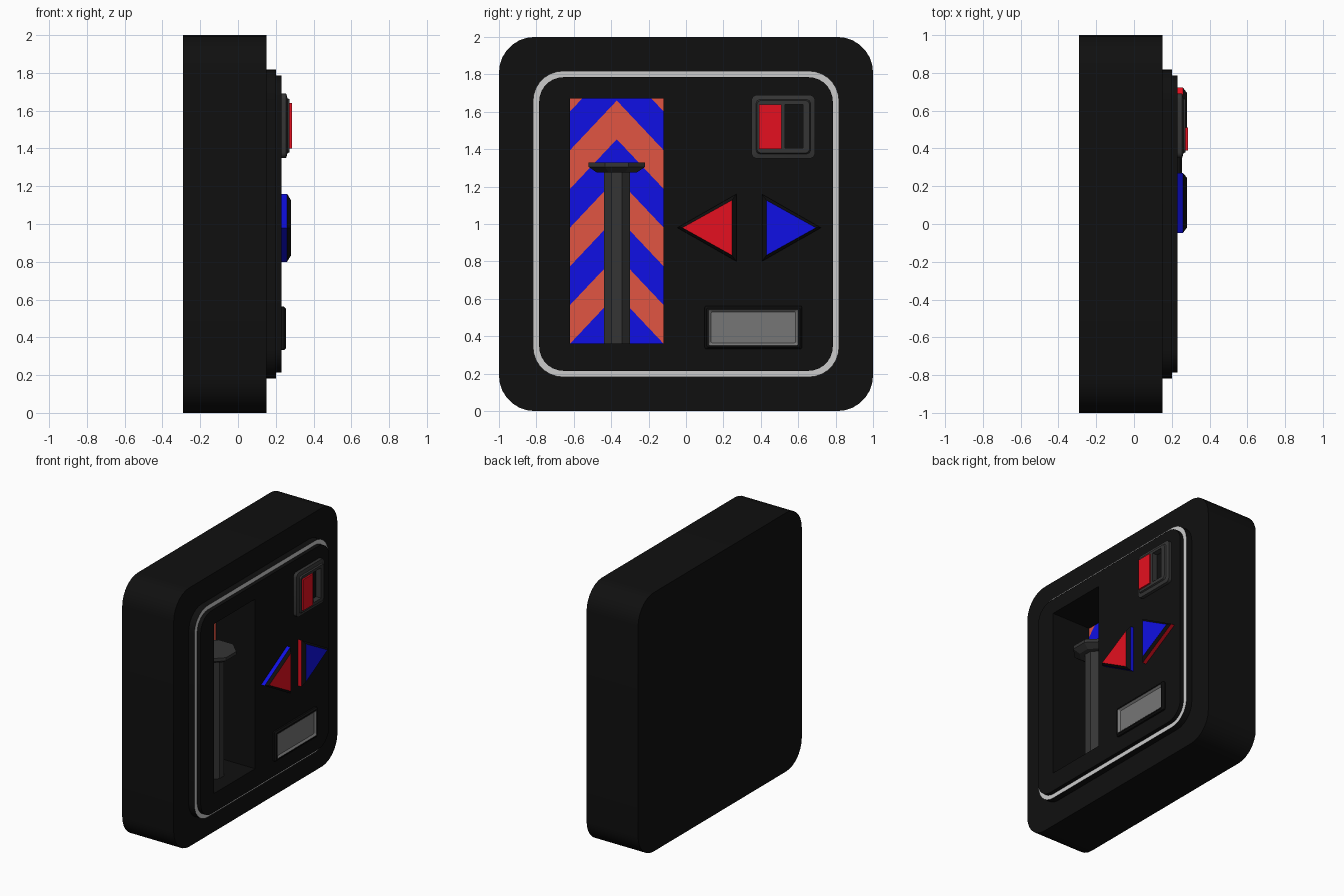
import bpy, bmesh
from math import cos, sin, pi
from mathutils import Vector

if "Cube" in bpy.data.objects:
    bpy.data.objects.remove(bpy.data.objects["Cube"])


def mat(name, *rgb):
    m = bpy.data.materials.new(name)
    m.diffuse_color = (*rgb, 1)
    m.use_nodes = True
    m.node_tree.nodes["Principled BSDF"].inputs["Base Color"].default_value = m.diffuse_color
    return m


BLACK = mat("black", 0.005, 0.005, 0.005)
DARK = mat("dark_grey", 0.035, 0.035, 0.035)
MID = mat("mid_grey", 0.18, 0.18, 0.18)
TRIM = mat("trim_grey", 0.55, 0.55, 0.55)
RED = mat("red", 0.78, 0.005, 0.014)
BLUE = mat("blue", 0.005, 0.005, 0.78)
CORAL = mat("coral", 0.75, 0.09, 0.055)


def finish(bm, name, mats):
    me = bpy.data.meshes.new(name)
    bm.to_mesh(me)
    bm.free()
    for m in mats:
        me.materials.append(m)
    ob = bpy.data.objects.new(name, me)
    bpy.context.collection.objects.link(ob)
    return ob


def loft(name, loops, mats, bands=None):
    """Skin closed loops in order; bands = material index per band, last one for the end cap."""
    bands = bands or [0] * len(loops)
    bm = bmesh.new()
    rings = [[bm.verts.new(p) for p in lp] for lp in loops]
    n = len(rings[0])
    for k in range(len(rings) - 1):
        for i in range(n):
            j = (i + 1) % n
            f = bm.faces.new((rings[k][i], rings[k][j], rings[k + 1][j], rings[k + 1][i]))
            f.material_index = bands[k]
    bm.faces.new(rings[0][::-1]).material_index = bands[0]
    bm.faces.new(rings[-1]).material_index = bands[-1]
    bmesh.ops.recalc_face_normals(bm, faces=bm.faces)
    return finish(bm, name, mats)


def rrect(x, cy, cz, hy, hz, r, n=7):
    """Rounded rectangle in the yz plane."""
    pts = []
    for q, (sy, sz) in enumerate(((1, 1), (-1, 1), (-1, -1), (1, -1))):
        for i in range(n + 1):
            a = (q + i / n) * pi / 2
            pts.append((x, cy + sy * (hy - r) + r * cos(a), cz + sz * (hz - r) + r * sin(a)))
    return pts


def octagon(cx, cy, z, r):
    return [(cx + r * cos((i + .5) * pi / 4), cy + r * sin((i + .5) * pi / 4), z) for i in range(8)]


def box(name, x0, x1, y0, y1, z0, z1, m):
    loops = [[(x, y0, z0), (x, y1, z0), (x, y1, z1), (x, y0, z1)] for x in (x0, x1)]
    return loft(name, loops, [m])


def activate(ob):
    bpy.ops.object.select_all(action='DESELECT')
    ob.select_set(True)
    bpy.context.view_layer.objects.active = ob


def cut(ob, *bounds):
    cutter = box("cutter", *bounds, ob.data.materials[0])
    cutter.hide_render = True
    mod = ob.modifiers.new("cut", 'BOOLEAN')
    mod.operation, mod.solver, mod.object = 'DIFFERENCE', 'EXACT', cutter
    activate(ob)
    bpy.ops.object.modifier_apply(modifier=mod.name)
    bpy.data.objects.remove(cutter)


def smooth(ob):
    activate(ob)
    bpy.ops.object.shade_smooth_by_angle(angle=0.5)


# Cabinet with stepped front, grey trim ring and deep plunger well
steps = [(-.29, 1, .19), (.15, 1, .19), (.15, .818, .16), (.2, .818, .16), (.2, .785, .13), (.23, .785, .13)]
cabinet = loft("cabinet", [rrect(x, 0, 1, h, h, r) for x, h, r in steps], [BLACK, TRIM], [0, 0, 0, 1, 0, 0])
cut(cabinet, -.11, .4, -.62, -.12, .36, 1.67)
smooth(cabinet)

# Chevron stripes at the back of the well
bm = bmesh.new()
band, rise, mid = .207, .265, -.37
for side in (-1, 1):
    for k in range(-2, 7):
        z = .36 + band * k
        e = mid + side * .25
        pts = [(e, z), (mid, z + rise), (mid, z + rise + band), (e, z + band)]
        f = bm.faces.new([bm.verts.new((-.105, *p)) for p in pts])
        f.material_index = k % 2
        f.normal_update()
        if f.normal.x < 0:
            f.normal_flip()
for z, d in ((.36, -1), (1.67, 1)):
    bmesh.ops.bisect_plane(bm, geom=bm.verts[:] + bm.edges[:] + bm.faces[:],
                           plane_co=Vector((0, 0, z)), plane_no=Vector((0, 0, d)), clear_outer=True)
finish(bm, "chevron_stripes", [CORAL, BLUE])

# Plunger post and knob
loft("plunger_post", [octagon(.05, mid, z, .075) for z in (.36, 1.29)], [DARK])
loft("plunger_knob", [octagon(.05, mid, z, r) for z, r in ((1.275, .115), (1.305, .163), (1.33, .163))], [DARK])

# Arrow buttons: coloured sides, black chamfer, contrasting face
for name, s, side, face in (("left_arrow", -1, BLUE, RED), ("right_arrow", 1, RED, BLUE)):
    loops = []
    for x, base, tip, h in ((.23, .068, .384, .18), (.26, .068, .384, .18),
                            (.28, .0925, .357, .147)):
        loops.append([(x, .3375 + s * base, .98 - h), (x, .3375 + s * tip, .98), (x, .3375 + s * base, .98 + h)])
    loft(name, loops, [side, BLACK, face], [0, 1, 2])

# Coin slot housing with label plate
steps = [(.23, .17, .03), (.255, .17, .03), (.262, .145, .02), (.273, .14, .02)]
coin = loft("coin_housing", [rrect(x, .52, 1.52, h, h, r, 4) for x, h, r in steps], [DARK])
cut(coin, .2, .4, .53, .625, 1.405, 1.64)
smooth(coin)
box("label_plate", .265, .285, .39, .51, 1.4, 1.64, RED)

# Coin return tray with recessed grey flap
steps = [(.23, .26, .115), (.243, .26, .115), (.253, .25, .105), (.253, .24, .096), (.24, .226, .083)]
loft("coin_return", [rrect(x, .36, .447, hy, hz, .008, 2) for x, hy, hz in steps], [BLACK, MID], [0, 0, 0, 1, 1])
